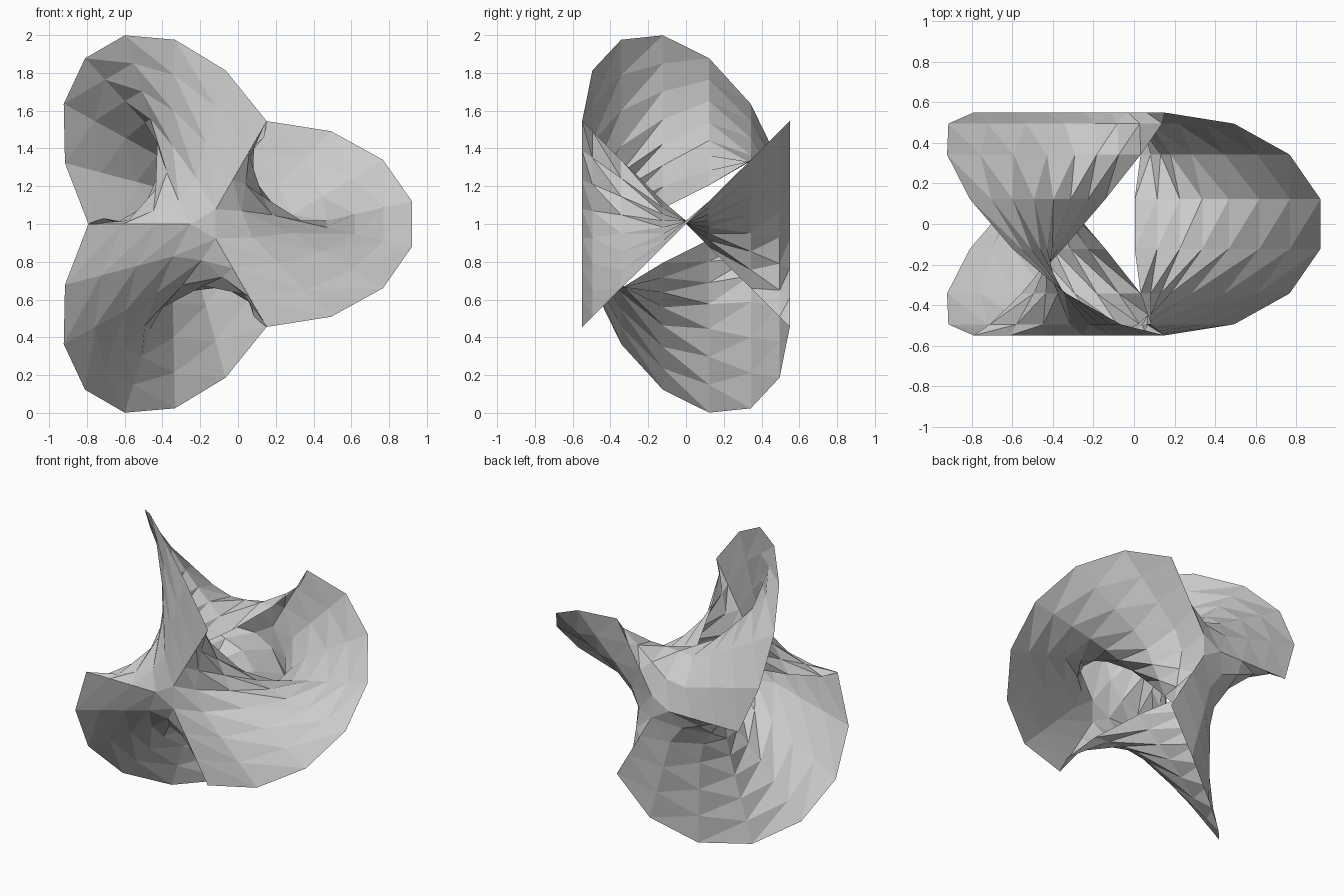
import bpy, bmesh
from math import sin, cos, pi
from mathutils import Vector, Matrix

cube = bpy.data.objects.get("Cube")
if cube:
    bpy.data.objects.remove(cube, do_unlink=True)

N = 7                          # cells along and across each band
R, H, D = 0.313, 0.545, 0.55   # corner radius, half width, half depth
BULGE, NECK = 0.79, 0.15       # outward bow of the outer rim, dip of the inner rim


def band_point(across, along):
    """A half-twisted band: outer and inner rims on crossing diagonals."""
    a = pi * (along / N - 0.5)
    u = across / N
    inner = Vector((R - NECK * cos(a), D * sin(a), -H * sin(a)))
    outer = Vector((R + BULGE * cos(a), D * sin(a), H * sin(a)))
    p = inner.lerp(outer, u)
    # Towards the front and back the rows bend in to the axis, ending as spokes
    p.x -= R * abs(sin(a)) * (1 - abs(2 * u - 1))
    return p


# Three bands around the front-to-back axis
bm = bmesh.new()
ends = {0: [], N: []}
for turn in range(3):
    place = Matrix.Translation((-0.163, 0, 1)) @ Matrix.Rotation(-turn * 2 * pi / 3, 4, 'Y')
    grid = [[bm.verts.new(place @ band_point(i, j)) for i in range(N + 1)]
            for j in range(N + 1)]
    for j in range(N):
        for i in range(N):
            a, b = grid[j][i], grid[j][i + 1]
            c, d = grid[j + 1][i + 1], grid[j + 1][i]
            bm.faces.new((a, b, c))
            bm.faces.new((a, c, d))
    for j in ends:
        ends[j].append(grid[j][N // 2])

# Small hubs where the spokes meet, front and back
for corners in ends.values():
    bm.faces.new(corners)
bmesh.ops.remove_doubles(bm, verts=bm.verts, dist=1e-4)
bmesh.ops.recalc_face_normals(bm, faces=bm.faces)

mesh = bpy.data.meshes.new("twisted_surface")
bm.to_mesh(mesh)
bm.free()
obj = bpy.data.objects.new("twisted_surface", mesh)
bpy.context.collection.objects.link(obj)

# Plain grey
mat = bpy.data.materials.new("plain_grey")
mat.use_nodes = True
grey = (0.6, 0.6, 0.6, 1)
mat.diffuse_color = grey
mat.node_tree.nodes["Principled BSDF"].inputs["Base Color"].default_value = grey
mesh.materials.append(mat)
